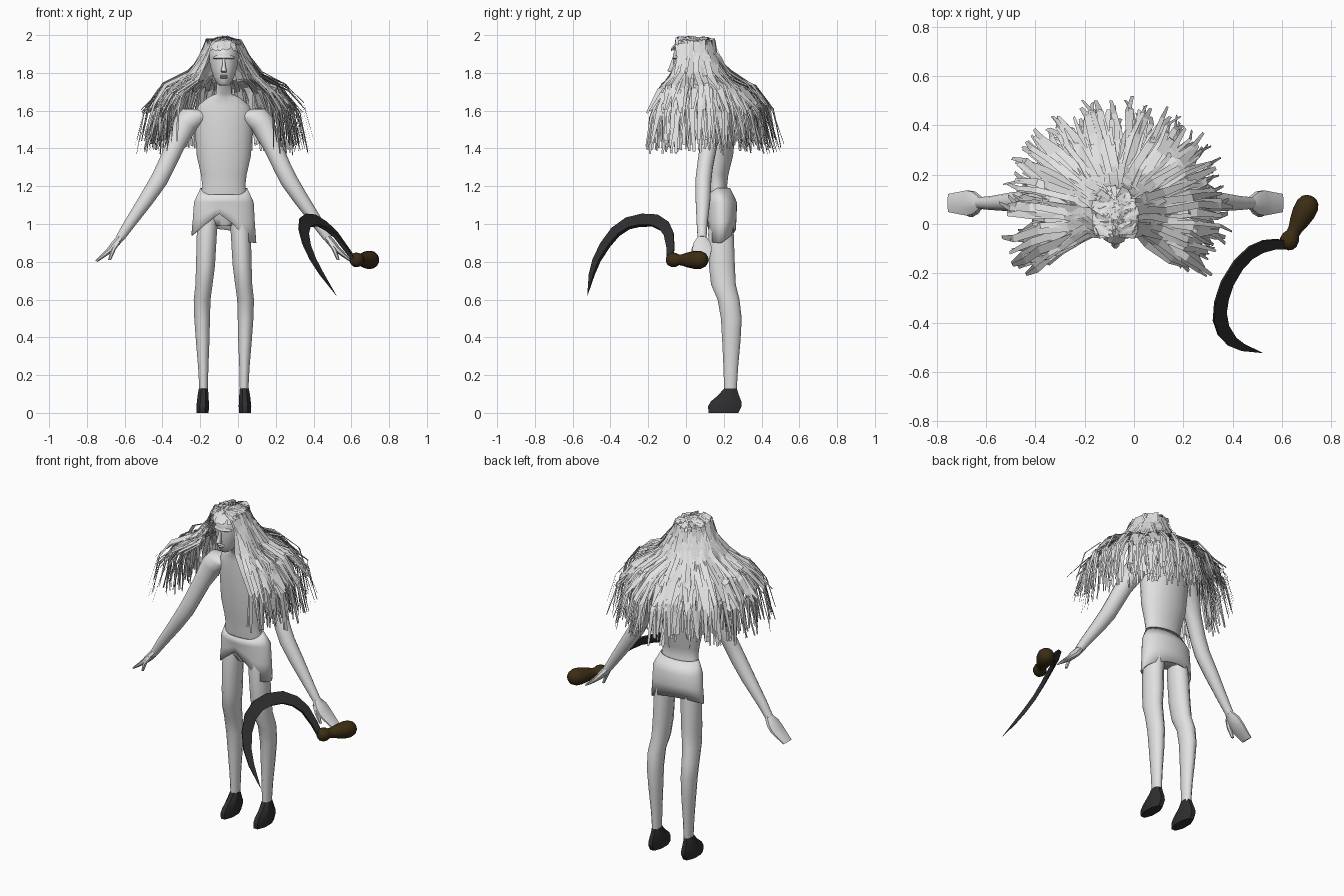
import bpy, bmesh, math, random
from mathutils import Vector

if "Cube" in bpy.data.objects:
    bpy.data.objects.remove(bpy.data.objects["Cube"])

random.seed(7)
CX = -0.075                                   # body's plane of symmetry
X, Y, Z = Vector((1, 0, 0)), Vector((0, 1, 0)), Vector((0, 0, 1))


def material(name, rgb):
    m = bpy.data.materials.new(name)
    m.diffuse_color = (*rgb, 1)
    m.use_nodes = True
    m.node_tree.nodes["Principled BSDF"].inputs["Base Color"].default_value = m.diffuse_color
    return m


GREY = material("pale_grey", (0.75, 0.75, 0.75))
BLACK = material("charcoal", (0.028, 0.028, 0.03))
BROWN = material("dark_brown", (0.045, 0.026, 0.007))


def make(name, bm, mat, smooth=40, fix=True):
    if fix:
        bmesh.ops.recalc_face_normals(bm, faces=bm.faces)
    me = bpy.data.meshes.new(name)
    bm.to_mesh(me)
    bm.free()
    me.materials.append(mat)
    ob = bpy.data.objects.new(name, me)
    bpy.context.collection.objects.link(ob)
    if smooth:
        bpy.ops.object.select_all(action='DESELECT')
        ob.select_set(True)
        bpy.context.view_layer.objects.active = ob
        bpy.ops.object.shade_smooth_by_angle(angle=math.radians(smooth))
    return ob


def loft(name, rings, u, v, mat, sides=16, smooth=40):
    """Skin elliptical rings (centre, radius along u, radius along v)."""
    bm = bmesh.new()
    rows = []
    for c, ru, rv in rings:
        rows.append([bm.verts.new(Vector(c) + u * ru * math.cos(t) + v * rv * math.sin(t))
                     for t in (2 * math.pi * (i + .5) / sides for i in range(sides))])
    for a, b in zip(rows, rows[1:]):
        for i in range(sides):
            j = (i + 1) % sides
            bm.faces.new((a[i], a[j], b[j], b[i]))
    bm.faces.new(rows[0])
    bm.faces.new(rows[-1])
    return make(name, bm, mat, smooth)


def upright(name, rows, mat, sides=16, smooth=40):
    """Rows of (x offset, y, z, half width, half depth)."""
    return loft(name, [((CX + x, y, z), a, b) for x, y, z, a, b in rows], X, Y, mat, sides, smooth)


def interp(pts, x):
    if x <= pts[0][0]:
        return pts[0][1]
    for (x0, y0), (x1, y1) in zip(pts, pts[1:]):
        if x <= x1:
            return y0 + (y1 - y0) * (x - x0) / (x1 - x0)
    return pts[-1][1]


# torso with a hunched neck
upright("torso", [
    (0, .19, .99, .06, .05), (0, .19, 1.03, .12, .065), (0, .185, 1.10, .145, .075),
    (0, .16, 1.20, .115, .058), (0, .16, 1.26, .122, .065), (0, .165, 1.36, .145, .085),
    (0, .17, 1.50, .155, .095), (0, .165, 1.58, .155, .092), (0, .15, 1.63, .135, .075),
    (0, .13, 1.67, .085, .055), (0, .11, 1.69, .042, .045), (0, .06, 1.77, .037, .042)], GREY, 20, 60)

# head and face
upright("head", [
    (0, -.012, 1.732, .022, .025), (0, .0, 1.745, .038, .048), (0, .015, 1.775, .054, .073),
    (0, .025, 1.82, .069, .09), (0, .033, 1.86, .077, .1), (0, .035, 1.90, .078, .104),
    (0, .037, 1.935, .066, .092), (0, .04, 1.96, .046, .066), (0, .04, 1.975, .018, .028)], GREY, 20, 60)
upright("nose", [(0, -.07, 1.803, .014, .012), (0, -.08, 1.81, .017, .02),
                 (0, -.073, 1.84, .009, .014), (0, -.066, 1.875, .007, .008)], GREY, 8, 60)
for z, n in ((1.785, "upper_lip"), (1.775, "lower_lip")):
    upright(n, [(0, -.058, z - .005, .015, .008), (0, -.058, z, .022, .012),
                (0, -.058, z + .005, .015, .008)], GREY, 10, 60)
upright("brow", [(0, -.03, 1.868, .045, .03), (0, -.03, 1.878, .06, .043),
                 (0, -.03, 1.893, .05, .037)], GREY, 14, 60)

for s, side in ((-1, "right"), (1, "left")):
    # arm: rings lie across the sloping limb
    v = Vector((s * .87, 0, .49))
    P = lambda dx, y, z: (CX + s * dx, y, z)
    loft(side + "_arm", [
        (P(.09, .16, 1.585), .05, .05), (P(.15, .158, 1.575), .068, .075), (P(.20, .15, 1.535), .06, .066),
        (P(.255, .12, 1.42), .047, .05), (P(.31, .10, 1.30), .043, .047), (P(.345, .092, 1.23), .043, .046),
        (P(.41, .09, 1.13), .04, .04), (P(.50, .085, 1.00), .029, .03), (P(.55, .085, .925), .024, .023)],
        Y, v, GREY, 14, 60)
    # hand and thumb
    loft(side + "_hand", [
        (P(.545, .085, .93), .024, .022), (P(.575, .085, .895), .05, .022), (P(.60, .085, .865), .055, .019),
        (P(.635, .085, .835), .048, .014), (P(.675, .085, .803), .04, .008)], Y, v, GREY, 8, 35)
    loft(side + "_thumb", [
        (P(.56, .06, .905), .018, .016), (P(.585, .04, .865), .014, .013),
        (P(.605, .045, .81), .009, .008)], Y, X * s, GREY, 6, 35)
    # leg
    upright(side + "_leg", [
        (s * .075, .19, 1.07, .05, .06), (s * .09, .185, .95, .055, .07), (s * .097, .19, .78, .052, .071),
        (s * .105, .198, .68, .047, .068), (s * .115, .225, .60, .046, .06), (s * .115, .24, .50, .043, .057),
        (s * .112, .24, .38, .037, .05), (s * .109, .237, .24, .028, .04), (s * .107, .235, .11, .023, .034)],
        GREY, 12, 50)
    # shoe
    upright(side + "_shoe", [
        (s * .112, .198, 0, .034, .086), (s * .112, .206, .035, .036, .096), (s * .111, .212, .06, .034, .088),
        (s * .11, .226, .095, .031, .058), (s * .108, .235, .13, .026, .036)], BLACK, 8, 25)

# wrapped skirt: dipped waistband, slanted hem with a front opening
bm = bmesh.new()
N = 48
hem_front = [(-.17, .94), (-.025, 1.055), (.06, .99), (.12, .905), (.17, .90)]
rows = [[], [], [], []]
for i in range(N):
    t = 2 * math.pi * i / N
    c, sn = math.cos(t), math.sin(t)
    front = max(0, -sn)
    hem = interp(hem_front, .17 * c) if sn <= 0 else .92 - .02 * c + .05 * sn
    top = 1.19 - .035 * min(1, front * 1.3)
    for row, (a, b, cy, z) in zip(rows, [(.124, .068, .165, top), (.158, .085, .185, 1.115),
                                         (.164, .08, .188, (1.115 + hem) / 2), (.172, .077, .187, hem)]):
        row.append(bm.verts.new((CX + a * c, cy + b * sn, z)))
for a, b in zip(rows, rows[1:]):
    for i in range(N):
        j = (i + 1) % N
        bm.faces.new((a[i], b[i], b[j], a[j]))
skirt = make("skirt", bm, GREY, 35)
sol = skirt.modifiers.new("cloth", 'SOLIDIFY')
sol.thickness = .008

# sickle blade: a crescent swept in a tilted plane, tapering to its tip
path = [Vector(p) for p in [
    (.62, -.085, .81), (.575, -.08, .87), (.52, -.09, .945), (.47, -.115, .99), (.42, -.165, 1.02),
    (.375, -.24, 1.022), (.352, -.31, 1.005), (.345, -.375, .96), (.36, -.43, .89),
    (.395, -.475, .81), (.44, -.50, .735), (.52, -.522, .622)]]
half = [.016, .02, .026, .031, .035, .037, .037, .034, .029, .022, .015, .001]
normal = (path[5] - path[0]).cross(path[-1] - path[0]).normalized()
bm = bmesh.new()
rows = []
for i, p in enumerate(path):
    tan = (path[min(i + 1, len(path) - 1)] - path[max(i - 1, 0)]).normalized()
    w = normal.cross(tan).normalized() * half[i]
    n = normal * min(.011, half[i] * .6)
    rows.append([bm.verts.new(q) for q in (p + w + n, p - w + n * .4, p - w - n * .4, p + w - n)])
for a, b in zip(rows, rows[1:]):
    for i in range(4):
        j = (i + 1) % 4
        bm.faces.new((a[i], a[j], b[j], b[i]))
bm.faces.new(rows[0])
bm.faces.new(rows[-1])
make("sickle_blade", bm, BLACK, 30)

# turned handle with a collar
a, b = Vector((.612, -.10, .81)), Vector((.722, .112, .81))
axis = (b - a).normalized()
prof = [(0, .015), (.04, .03), (.12, .039), (.22, .037), (.29, .028), (.36, .029), (.5, .039),
        (.68, .048), (.83, .048), (.93, .038), (.98, .024), (1, .008)]
loft("sickle_handle", [(a.lerp(b, t), r, r) for t, r in prof], axis.cross(Z), Z, BROWN, 14, 50)


# hair: kinked ribbons falling from the crown, over the shoulders and back
def ribbon(bm, pts, widths, across):
    prev = None
    for p, w in zip(pts, widths):
        e = [bm.verts.new(p - across * w), bm.verts.new(p + across * w)]
        if prev:
            bm.faces.new((prev[0], prev[1], e[1], e[0]))
        prev = e


FALL = [(.02, 1.985), (.085, 1.955), (.135, 1.86), (.20, 1.765), (.33, 1.69), (.42, 1.58), (.47, 1.39)]


def lock(bm, ang, spread, stop, width, lift=0):
    ang0 = ang
    root_y = random.uniform(-.04, .09)
    pts, ws = [], []
    for i, (r, z) in enumerate(FALL[:stop]):
        k = i / 6
        ang0 += random.uniform(-.07, .07)
        rr = r * (1 - (1 - spread) * k) + random.uniform(-.01, .012)
        d = Vector((math.cos(ang0), math.sin(ang0), 0))
        base = Vector((CX, .04 + (root_y - .04) * (1 - min(1, k * 3)), 0))
        zz = z + lift * k + random.uniform(-.018, .014) * (1 if i else .5)
        pts.append(base + d * rr + Z * min(zz, 1.996))
        ws.append(width * (.55, .9, 1, 1, .95, .8, .4)[i])
    ws[-1] = width * .4
    across = Vector((-math.sin(ang), math.cos(ang), random.uniform(-.45, .45))).normalized()
    ribbon(bm, pts, ws, across)


bm = bmesh.new()
lo, hi = math.radians(-33), math.radians(213)
for i in range(190):                          # long outer locks
    ang = lo + (hi - lo) * (i + random.random()) / 190
    lock(bm, ang, random.uniform(.78, 1.02), 7, random.uniform(.008, .02), random.uniform(-.01, .07))
for i in range(90):                           # inner locks hanging closer to the body
    ang = lo + (hi - lo) * (i + random.random()) / 90
    lock(bm, ang, random.uniform(.6, .8), 7, random.uniform(.008, .018), random.uniform(0, .06))
for i in range(130):                          # shorter locks over the skull
    ang = lo + (hi - lo) * (i + random.random()) / 130
    lock(bm, ang, random.uniform(.95, 1.1), random.choice((4, 5, 6)), random.uniform(.012, .022), .02)
for i in range(26):                           # hairline above the forehead
    t = math.radians(random.uniform(205, 335))
    d = Vector((math.cos(t) * .085, math.sin(t) * .115, 0))
    c = Vector((CX, .04, 0))
    ribbon(bm, [c + d * .2 + Z * random.uniform(1.975, 1.995), c + d * .75 + Z * 1.965,
                c + d * 1.05 + Z * random.uniform(1.915, 1.935)], (.012, .016, .008),
           Vector((-math.sin(t), math.cos(t), random.uniform(-.3, .3))))
make("hair", bm, GREY, 0, fix=False)
